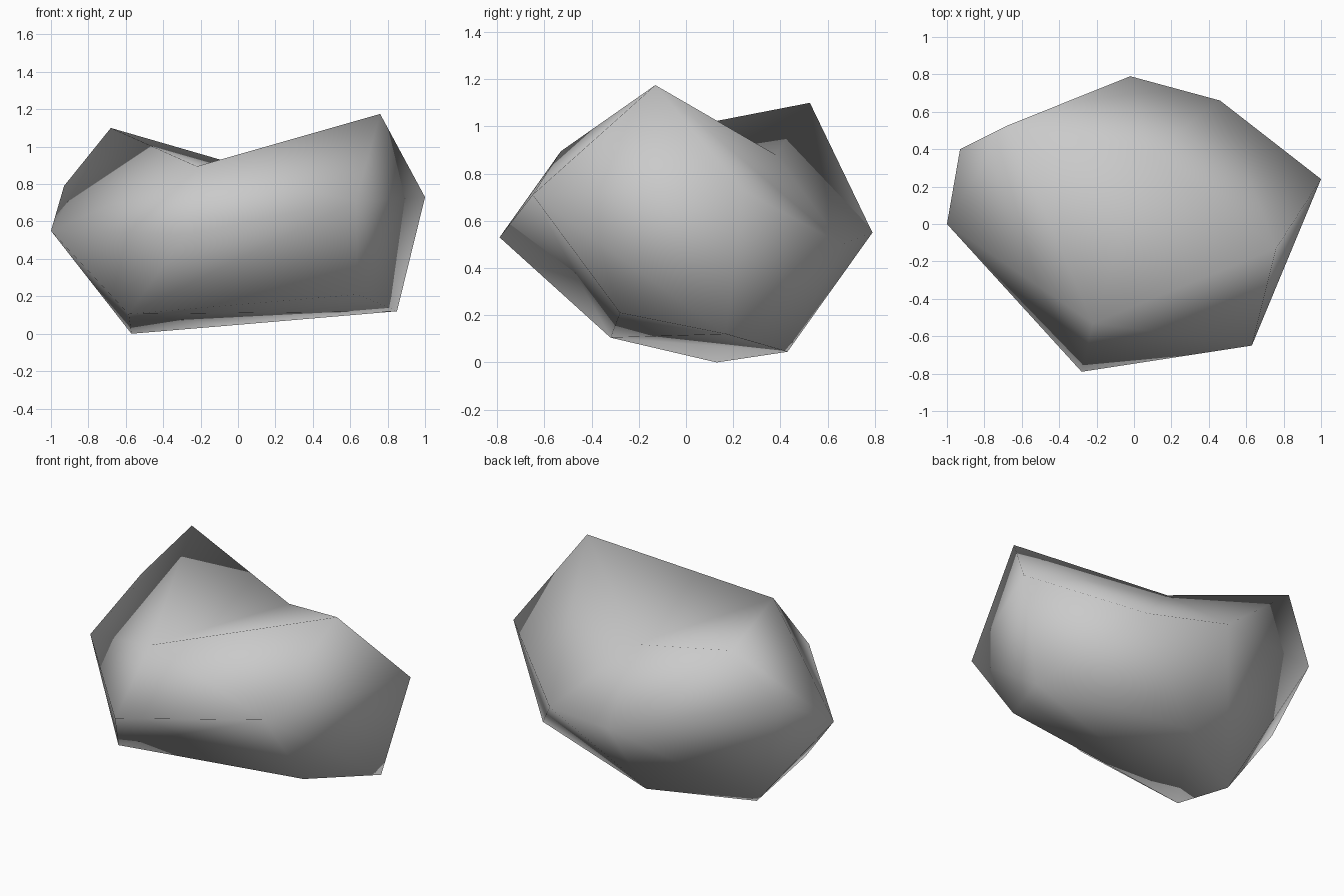
import bpy
import bmesh

cube = bpy.data.objects.get("Cube")
if cube:
    bpy.data.objects.remove(cube, do_unlink=True)

# Stone colour
stone = bpy.data.materials.new("stone_grey")
stone.use_nodes = True
grey = (0.59, 0.59, 0.59, 1.0)
stone.diffuse_color = grey
stone.node_tree.nodes["Principled BSDF"].inputs["Base Color"].default_value = grey

# Corner points of the boulder
corners = {
    "back_peak": (-0.68, 0.525, 1.10),
    "front_peak": (0.76, -0.13, 1.175),
    "brow": (-0.22, -0.53, 0.895),
    "right_side": (-1, 0, 0.55),
    "right_shoulder": (-0.93, 0.40, 0.79),
    "left_side": (1, 0.24, 0.73),
    "back": (-0.02, 0.79, 0.55),
    "back_left": (0.46, 0.66, 0.50),
    "nose": (-0.28, -0.79, 0.53),
    "front_left": (0.63, -0.65, 0.71),
    "foot": (-0.57, 0.13, 0),
    "back_foot": (-0.03, 0.43, 0.045),
    "left_foot": (0.85, 0.17, 0.12),
    "right_foot": (-0.585, -0.32, 0.105),
    "front_foot": (0.64, -0.28, 0.21),
}

# Wrap the corners in a faceted skin
bm = bmesh.new()
v = {name: bm.verts.new(co) for name, co in corners.items()}
bmesh.ops.convex_hull(bm, input=bm.verts[:])

# Turn two underside creases to make shallow hollows
for start, end in (("nose", "front_foot"), ("foot", "left_foot")):
    crease = bm.edges.get((v[start], v[end]))
    if crease:
        bmesh.utils.edge_rotate(crease)

# Open the top and sink it to a saddle between the two peaks
rim = [v[n] for n in ("back_peak", "brow", "front_peak", "back_left", "back")]
top = set(rim) | {v["left_side"]}
bmesh.ops.delete(bm, geom=[f for f in bm.faces if set(f.verts) <= top],
                 context="FACES_ONLY")
for edge in [e for e in bm.edges if not e.link_faces]:
    bm.edges.remove(edge)
saddle = bm.verts.new((0.08, 0.38, 0.88))
for a, b in zip(rim, rim[1:] + rim[:1]):
    bm.faces.new((saddle, a, b))
bm.faces.new((v["front_peak"], v["left_side"], v["back_left"]))

bmesh.ops.recalc_face_normals(bm, faces=bm.faces[:])
for face in bm.faces:
    face.smooth = True

mesh = bpy.data.meshes.new("boulder")
bm.to_mesh(mesh)
bm.free()
mesh.materials.append(stone)
boulder = bpy.data.objects.new("boulder", mesh)
bpy.context.collection.objects.link(boulder)
